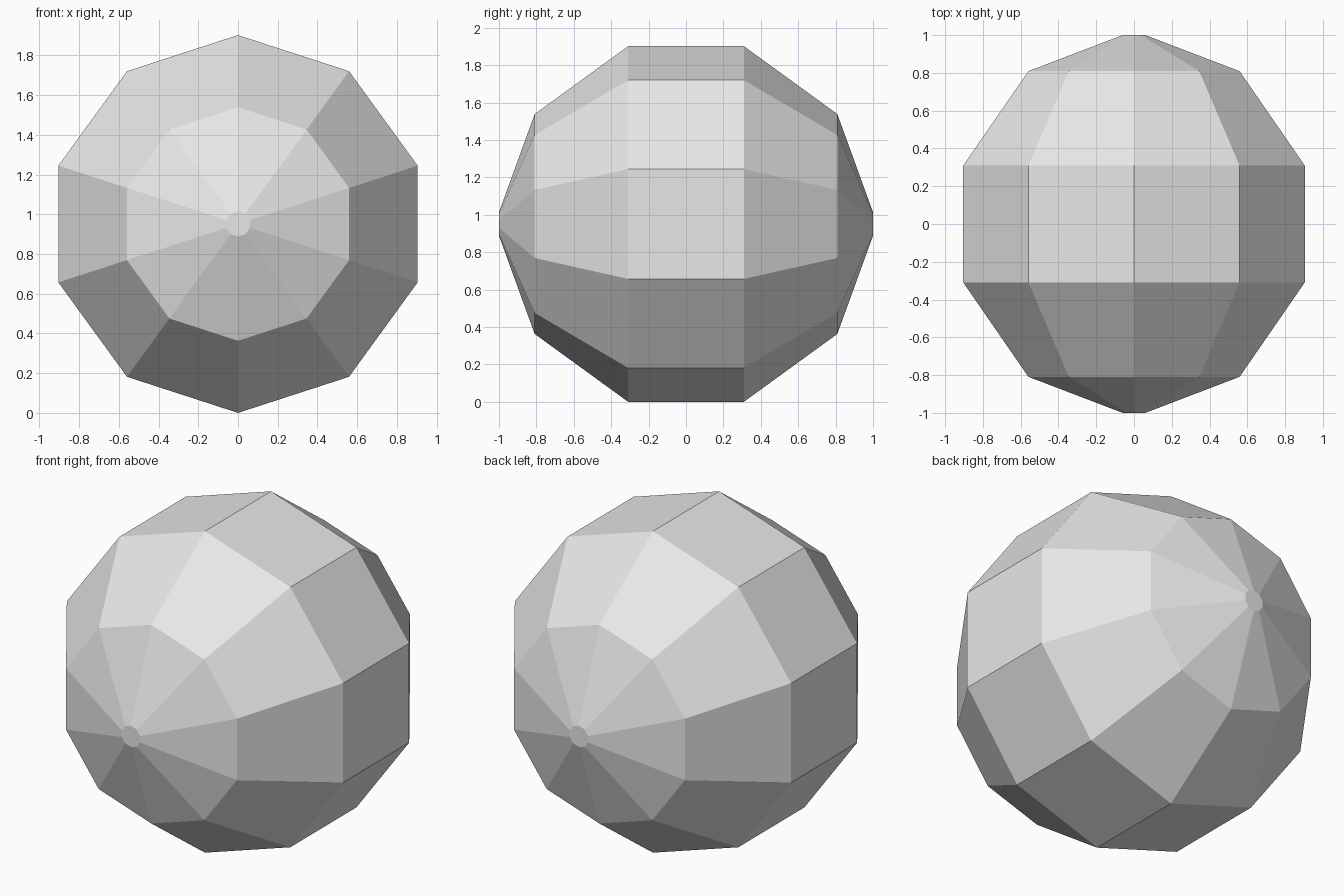
import bpy
import bmesh
from math import sin, cos, pi

cube = bpy.data.objects.get("Cube")
if cube:
    bpy.data.objects.remove(cube, do_unlink=True)

SIDES = 10
# Half profile as (distance along y, radius), from front pole to back pole
HALF = [(-1.0, 0.063), (-0.809, 0.588), (-0.309, 0.951)]
PROFILE = HALF + [(-y, r) for y, r in reversed(HALF)]
CENTRE_Z = 0.951

# Plain grey material
grey = bpy.data.materials.new("light_grey")
grey.use_nodes = True
colour = (0.8, 0.8, 0.8, 1)
grey.diffuse_color = colour
grey.node_tree.nodes["Principled BSDF"].inputs["Base Color"].default_value = colour

# Faceted ball: rings around the y axis, bridged and closed by small flat caps
bm = bmesh.new()
rings = []
for y, r in PROFILE:
    angles = [2 * pi * i / SIDES for i in range(SIDES)]
    rings.append([bm.verts.new((r * sin(a), y, CENTRE_Z + r * cos(a))) for a in angles])
for a, b in zip(rings, rings[1:]):
    for i in range(SIDES):
        j = (i + 1) % SIDES
        bm.faces.new((a[i], a[j], b[j], b[i]))
bm.faces.new(rings[0])
bm.faces.new(rings[-1])
bmesh.ops.recalc_face_normals(bm, faces=bm.faces)

mesh = bpy.data.meshes.new("faceted_ball")
bm.to_mesh(mesh)
bm.free()
mesh.materials.append(grey)
bpy.context.collection.objects.link(bpy.data.objects.new("faceted_ball", mesh))
